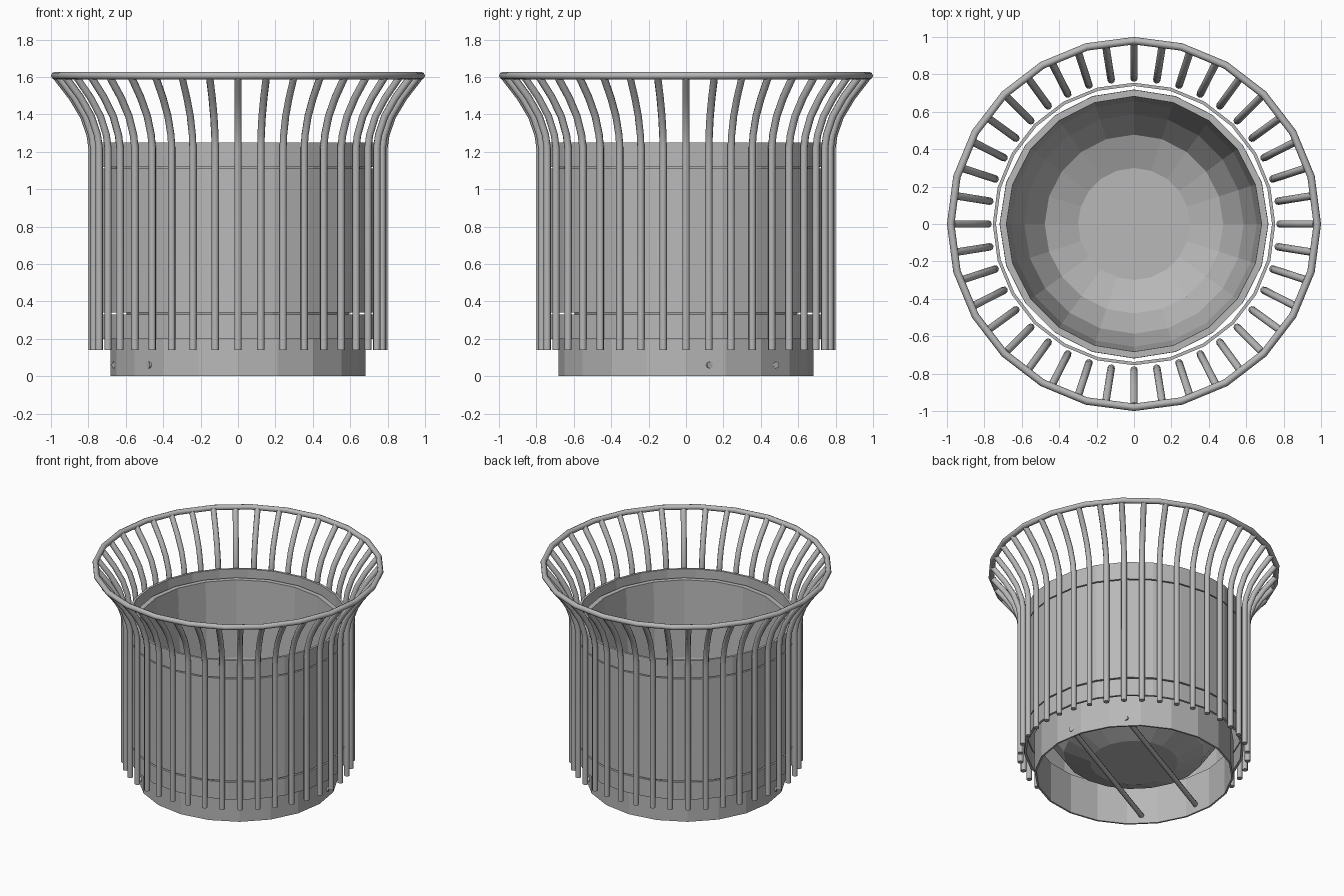
import bpy, bmesh, math
from mathutils import Vector

cube = bpy.data.objects.get("Cube")
if cube:
    bpy.data.objects.remove(cube, do_unlink=True)

grey = bpy.data.materials.new("metal_grey")
grey.use_nodes = True
colour = (0.48, 0.48, 0.48, 1)
grey.diffuse_color = colour
grey.node_tree.nodes["Principled BSDF"].inputs["Base Color"].default_value = colour


def finish(name, bm, smooth=False):
    bmesh.ops.recalc_face_normals(bm, faces=bm.faces)
    mesh = bpy.data.meshes.new(name)
    for f in bm.faces:
        f.smooth = smooth
    bm.to_mesh(mesh)
    bm.free()
    mesh.materials.append(grey)
    ob = bpy.data.objects.new(name, mesh)
    bpy.context.scene.collection.objects.link(ob)
    return ob


def lathe(name, profile, sides, closed=True, smooth=False):
    """Revolve a profile of (radius, height) points around z."""
    bm = bmesh.new()
    rings = []
    for i in range(sides):
        a = math.tau * i / sides
        rings.append([bm.verts.new((r * math.cos(a), r * math.sin(a), z)) for r, z in profile])
    count = len(profile)
    for i in range(sides):
        a, b = rings[i], rings[(i + 1) % sides]
        for j in range(count if closed else count - 1):
            k = (j + 1) % count
            bm.faces.new((a[j], b[j], b[k], a[k]))
    if not closed:
        bm.faces.new([ring[0] for ring in rings])
    return finish(name, bm, smooth)


def tube(name, path, radius, side, sides=8):
    """Sweep a round section along a path lying in a plane with normal `side`."""
    bm = bmesh.new()
    rings = []
    for i, p in enumerate(path):
        along = (path[min(i + 1, len(path) - 1)] - path[max(i - 1, 0)]).normalized()
        other = along.cross(side)
        rings.append([bm.verts.new(p + radius * (math.cos(t) * side + math.sin(t) * other))
                      for t in (math.tau * k / sides for k in range(sides))])
    for a, b in zip(rings, rings[1:]):
        for k in range(sides):
            n = (k + 1) % sides
            bm.faces.new((a[k], a[n], b[n], b[k]))
    bm.faces.new(rings[0])
    bm.faces.new(rings[-1])
    ob = finish(name, bm, True)
    ob.data.set_sharp_from_angle(angle=math.radians(50))
    return ob


def band(name, outer, inner, low, high, sides):
    return lathe(name, [(outer, low), (outer, high), (inner, high), (inner, low)], sides)


# Outer shell in three bands with narrow slots between them
band("shell_lower", 0.755, 0.738, 0.2, 0.33, 24)
band("shell_middle", 0.755, 0.738, 0.34, 1.11, 24)
band("shell_upper", 0.755, 0.738, 1.118, 1.25, 24)

# Open foot ring
band("foot_ring", 0.683, 0.67, 0, 0.3, 20)

# Inner bowl with a turned lip
bowl = lathe("bowl", [(0.3, 0.1), (0.48, 0.17), (0.59, 0.33), (0.66, 0.62),
                      (0.685, 1.19), (0.715, 1.19), (0.715, 1.16)], 20, closed=False)
thick = bowl.modifiers.new("thickness", "SOLIDIFY")
thick.thickness = 0.008
thick.offset = 0

# Top rim
rim_section = [(0.98 + 0.02 * math.cos(t), 1.607 + 0.02 * math.sin(t))
               for t in (math.tau * k / 8 for k in range(8))]
lathe("top_rim", rim_section, 24, smooth=True)

# Flared cage bars
bar_profile = [(0.78, 0.14), (0.78, 1.22), (0.79, 1.29), (0.825, 1.39),
               (0.885, 1.49), (0.97, 1.6)]
bars = 40
for i in range(bars):
    a = math.tau * i / bars
    c, s = math.cos(a), math.sin(a)
    tube(f"cage_bar_{i + 1}", [Vector((r * c, r * s, z)) for r, z in bar_profile],
         0.02, Vector((-s, c, 0)))

# Two cross rods in the foot
turn = math.radians(28)
along = Vector((math.cos(turn), math.sin(turn), 0))
across = Vector((-along.y, along.x, 0))
for label, offset in (("back", 0.2), ("front", -0.2)):
    mid = across * offset + Vector((0, 0, 0.06))
    tube(f"cross_rod_{label}", [mid - along * 0.65, mid + along * 0.65], 0.018, across)
